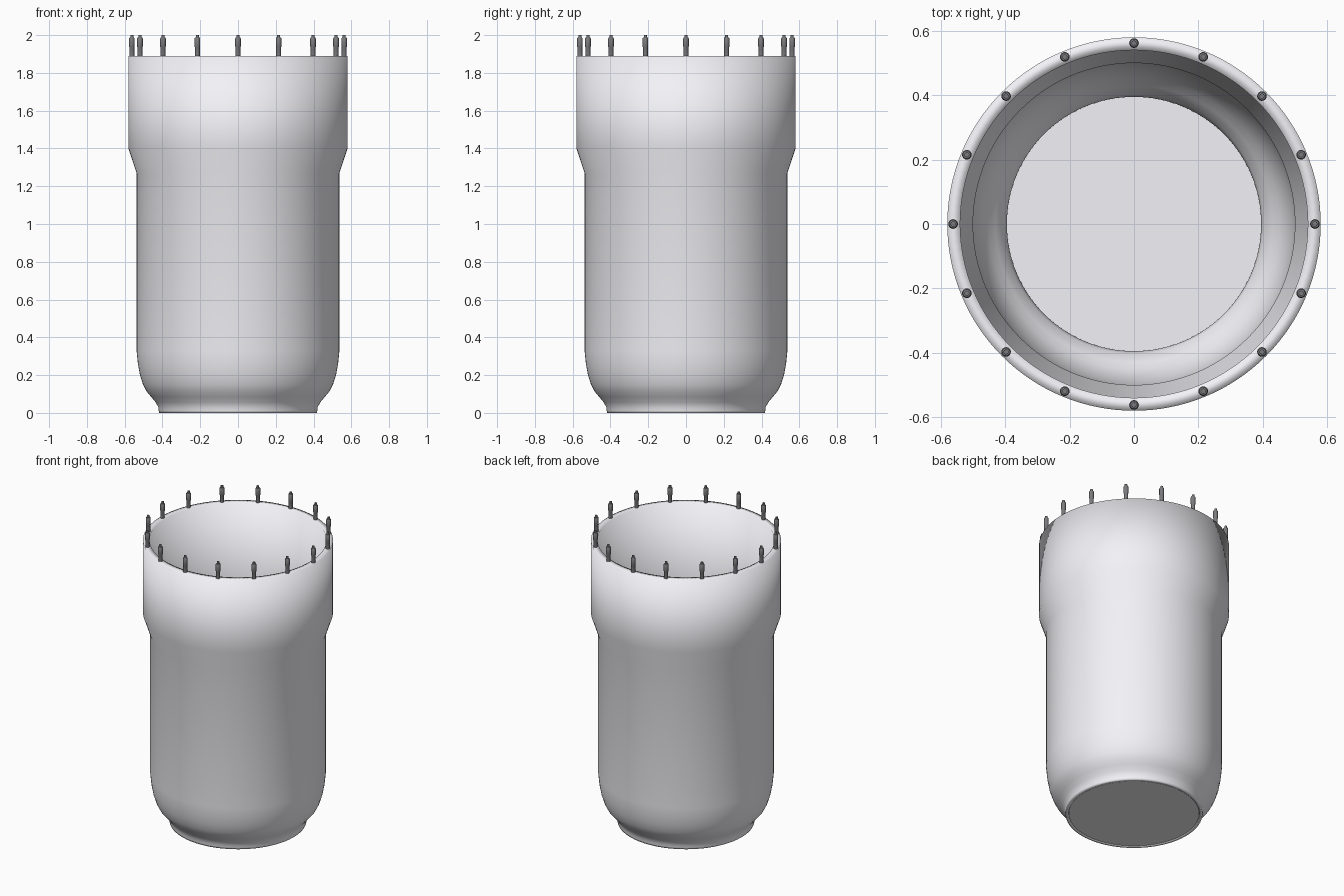
import bpy, bmesh, math

if "Cube" in bpy.data.objects:
    bpy.data.objects.remove(bpy.data.objects["Cube"])


def material(name, color):
    mat = bpy.data.materials.new(name)
    mat.diffuse_color = (*color, 1)
    mat.use_nodes = True
    mat.node_tree.nodes["Principled BSDF"].inputs["Base Color"].default_value = mat.diffuse_color
    return mat


def lathe(name, profile, steps, mat, x=0, y=0, angle=35):
    """Spin an (r, z) profile around a vertical axis at x, y."""
    bm = bmesh.new()
    rings = []
    for r, z in profile:
        if r == 0:
            rings.append([bm.verts.new((x, y, z))] * steps)
        else:
            rings.append([bm.verts.new((x + r * math.cos(2 * math.pi * i / steps),
                                        y + r * math.sin(2 * math.pi * i / steps), z))
                          for i in range(steps)])
    for a, b in zip(rings, rings[1:]):
        for i in range(steps):
            j = (i + 1) % steps
            bm.faces.new(list(dict.fromkeys((a[i], a[j], b[j], b[i]))))
    bmesh.ops.remove_doubles(bm, verts=bm.verts, dist=1e-5)
    bmesh.ops.recalc_face_normals(bm, faces=bm.faces)
    mesh = bpy.data.meshes.new(name)
    bm.to_mesh(mesh)
    bm.free()
    mesh.materials.append(mat)
    obj = bpy.data.objects.new(name, mesh)
    bpy.context.collection.objects.link(obj)
    bpy.ops.object.select_all(action='DESELECT')
    obj.select_set(True)
    bpy.context.view_layer.objects.active = obj
    bpy.ops.object.shade_smooth_by_angle(angle=math.radians(angle))
    return obj


pale = material("pale_steel", (0.9, 0.89, 0.93))
dark = material("dark_steel", (0.2, 0.2, 0.21))

# Vessel wall: outside from the base up, over the soft rim, then down the inside
outer = [(0.40, 0), (0.418, 0), (0.42, 0.012), (0.422, 0.03), (0.435, 0.055), (0.46, 0.085),
         (0.485, 0.115), (0.503, 0.15), (0.519, 0.2), (0.53, 0.26), (0.537, 0.33),
         (0.537, 1.27), (0.58, 1.40), (0.58, 1.89)]
inner = [(0.54, 1.89), (0.54, 1.41), (0.50, 1.28), (0.50, 0.33), (0.495, 0.27),
         (0.485, 0.215), (0.47, 0.165), (0.452, 0.13), (0.43, 0.1), (0.403, 0.065),
         (0.395, 0.03), (0.40, 0)]
lathe("vessel_wall", outer + inner, 128, pale, angle=120)

# Floor plate set inside the base ring
lathe("floor_plate", [(0, 0.003), (0.398, 0.003), (0.398, 0.012), (0, 0.012)], 128, pale)

# Sixteen studs around the rim: shank, thicker nut, small tip
stud = [(0, 1.88), (0.013, 1.88), (0.013, 1.935), (0.015, 1.94), (0.015, 1.982),
        (0.012, 1.987), (0.008, 1.988), (0.008, 2.0), (0, 2.0)]
for k in range(16):
    a = 2 * math.pi * k / 16
    lathe(f"rim_stud_{k + 1}", stud, 16, dark, 0.562 * math.cos(a), 0.562 * math.sin(a))
